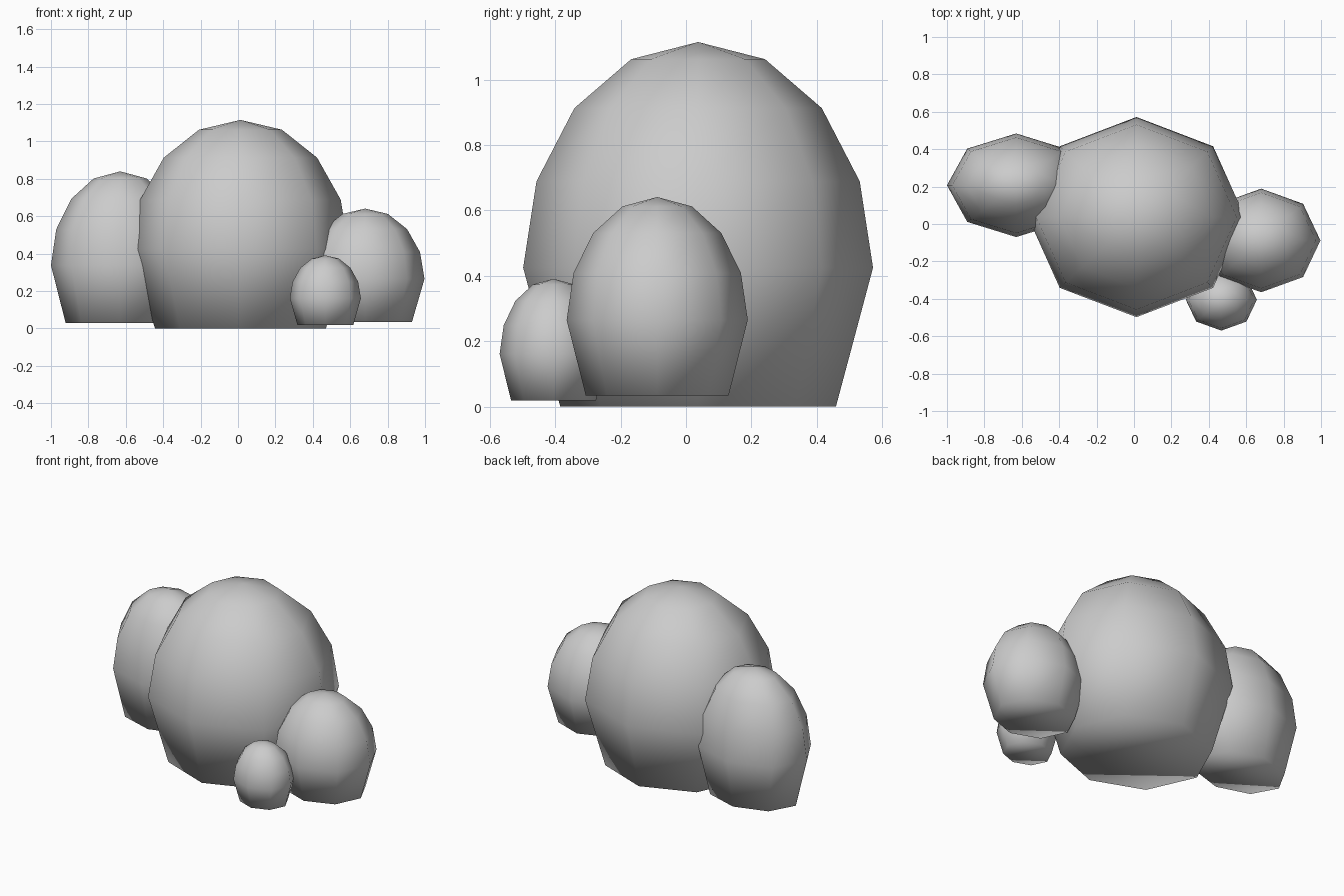
import bpy, bmesh, math

if "Cube" in bpy.data.objects:
    bpy.data.objects.remove(bpy.data.objects["Cube"])

# Unit clump profile (elevation angles): half dome plus a cut base below the equator
ELEVATIONS = [math.radians(a) for a in (-38, 0, 22.5, 45, 67.5)]
SIDES = 8


def clump(name, centre, radii):
    """Eight-sided rounded bush clump, flat underneath."""
    bm = bmesh.new()
    rings = []
    for e in ELEVATIONS:
        rings.append([bm.verts.new((math.cos(e) * math.cos(a), math.cos(e) * math.sin(a), math.sin(e)))
                      for a in (i * math.tau / SIDES for i in range(SIDES))])
    top = bm.verts.new((0, 0, 1))
    for low, high in zip(rings, rings[1:]):
        for i in range(SIDES):
            j = (i + 1) % SIDES
            bm.faces.new((low[i], low[j], high[j], high[i]))
    for i in range(SIDES):
        bm.faces.new((rings[-1][i], rings[-1][(i + 1) % SIDES], top))
    bm.faces.new(rings[0][::-1])
    for v in bm.verts:
        v.co = [c + r * k for c, r, k in zip(centre, radii, v.co)]
    for f in bm.faces:
        f.smooth = True
    mesh = bpy.data.meshes.new(name)
    bm.to_mesh(mesh)
    bm.free()
    obj = bpy.data.objects.new(name, mesh)
    bpy.context.collection.objects.link(obj)


# Bush made of four overlapping clumps
clump("main_clump", (0.013, 0.037, 0.425), (0.58, 0.535, 0.69))
clump("left_clump", (-0.63, 0.207, 0.338), (0.37, 0.277, 0.502))
clump("right_clump", (0.68, -0.088, 0.265), (0.317, 0.277, 0.376))
clump("small_clump", (0.467, -0.405, 0.161), (0.19, 0.165, 0.23))
